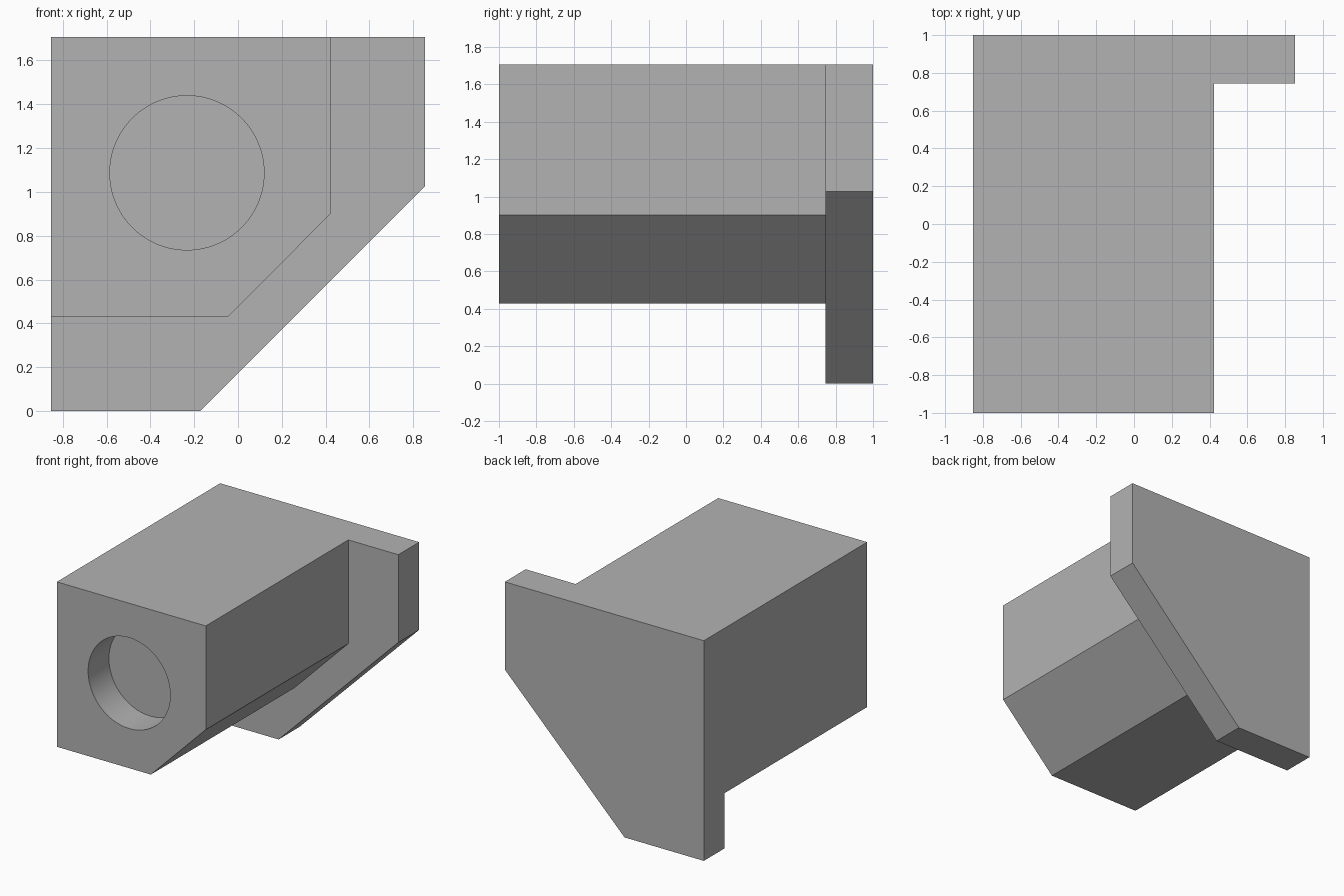
import bpy, bmesh, math
from mathutils import Matrix

cube = bpy.data.objects.get("Cube")
if cube:
    bpy.data.objects.remove(cube, do_unlink=True)

grey = bpy.data.materials.new("plain grey")
grey.use_nodes = True
colour = (0.45, 0.45, 0.45, 1)
grey.diffuse_color = colour
grey.node_tree.nodes["Principled BSDF"].inputs["Base Color"].default_value = colour


def make_object(name, bm):
    bmesh.ops.recalc_face_normals(bm, faces=bm.faces)
    mesh = bpy.data.meshes.new(name)
    bm.to_mesh(mesh)
    bm.free()
    mesh.materials.append(grey)
    ob = bpy.data.objects.new(name, mesh)
    bpy.context.collection.objects.link(ob)
    return ob


def prism(name, profile, y0, y1):
    """Extrude an (x, z) profile along y."""
    bm = bmesh.new()
    face = bm.faces.new([bm.verts.new((x, y0, z)) for x, z in profile])
    ext = bmesh.ops.extrude_face_region(bm, geom=[face])["geom"]
    moved = [v for v in ext if isinstance(v, bmesh.types.BMVert)]
    bmesh.ops.translate(bm, verts=moved, vec=(0, y1 - y0, 0))
    return make_object(name, bm)


def chamfered(left, right, bottom, top, cut_x, cut_z):
    """Rectangle with its lower +x corner cut off."""
    return [(left, bottom), (cut_x, bottom), (right, cut_z), (right, top), (left, top)]


def combine(target, other, operation):
    mod = target.modifiers.new(operation.lower(), "BOOLEAN")
    mod.operation, mod.solver, mod.object = operation, "EXACT", other
    bpy.context.view_layer.objects.active = target
    bpy.ops.object.modifier_apply(modifier=mod.name)
    bpy.data.objects.remove(other, do_unlink=True)


LEFT, TOP, PLATE_Y = -0.853, 1.706, 0.745

# Long body joined to the larger back plate
body = prism("body_with_back_plate",
             chamfered(LEFT, 0.424, 0.428, TOP, -0.047, 0.902), -1, 0.87)
plate = prism("back_plate",
              chamfered(LEFT, 0.853, 0, TOP, -0.173, 1.026), PLATE_Y, 1)
combine(body, plate, "UNION")

# Shallow round socket in the front
bm = bmesh.new()
bmesh.ops.create_cone(bm, cap_ends=True, segments=96, radius1=0.352, radius2=0.352,
                      depth=0.51,
                      matrix=Matrix.Translation((-0.233, -1, 1.087))
                      @ Matrix.Rotation(math.pi / 2, 4, "X"))
combine(body, make_object("socket_cutter", bm), "DIFFERENCE")

# Merge flush faces, then smooth only the socket wall
bm = bmesh.new()
bm.from_mesh(body.data)
bmesh.ops.remove_doubles(bm, verts=bm.verts, dist=0.0001)
bmesh.ops.dissolve_limit(bm, angle_limit=math.radians(0.5), verts=bm.verts, edges=bm.edges)
bm.to_mesh(body.data)
bm.free()
bpy.ops.object.select_all(action="DESELECT")
body.select_set(True)
bpy.context.view_layer.objects.active = body
bpy.ops.object.shade_smooth_by_angle(angle=math.radians(30))
